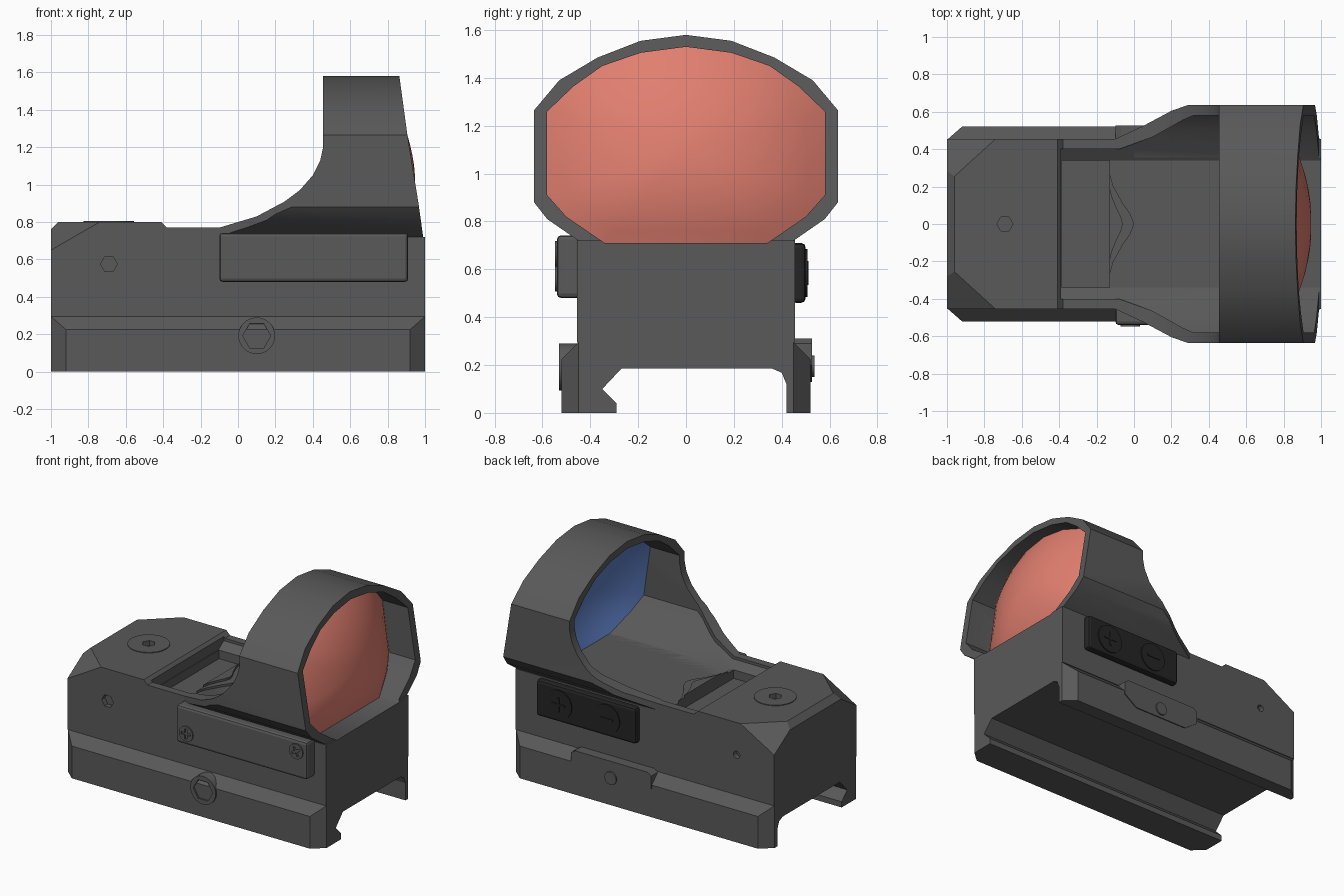
import bpy, bmesh, math
from mathutils import Vector

cube = bpy.data.objects.get("Cube")
if cube:
    bpy.data.objects.remove(cube, do_unlink=True)


def material(name, rgb):
    m = bpy.data.materials.new(name)
    m.use_nodes = True
    m.diffuse_color = (*rgb, 1)
    m.node_tree.nodes["Principled BSDF"].inputs["Base Color"].default_value = (*rgb, 1)
    return m


GREY = material("gunmetal grey", (0.1, 0.1, 0.1))
BLACK = material("rubber black", (0.018, 0.018, 0.018))
RED = material("red lens coating", (0.75, 0.21, 0.16))
BLUE = material("blue lens coating", (0.11, 0.21, 0.55))


def place(axis, u, v, w):
    """Point from the two plane coordinates and the depth along the axis."""
    return {"X": (w, u, v), "Y": (u, w, v), "Z": (u, v, w)}[axis]


def make(name, bm, mat):
    bmesh.ops.recalc_face_normals(bm, faces=bm.faces)
    mesh = bpy.data.meshes.new(name)
    bm.to_mesh(mesh)
    bm.free()
    mesh.materials.append(mat)
    ob = bpy.data.objects.new(name, mesh)
    bpy.context.collection.objects.link(ob)
    return ob


def prism(name, pts, axis, lo, hi, mat=GREY):
    bm = bmesh.new()
    face = bm.faces.new([bm.verts.new(place(axis, u, v, lo)) for u, v in pts])
    new = bmesh.ops.extrude_face_region(bm, geom=[face])["geom"]
    shift = Vector(place(axis, 0, 0, hi - lo))
    bmesh.ops.translate(bm, vec=shift, verts=[g for g in new if isinstance(g, bmesh.types.BMVert)])
    return make(name, bm, mat)


def rect(x0, x1, z0, z1):
    return [(x0, z0), (x1, z0), (x1, z1), (x0, z1)]


def ngon(u, v, r, n):
    return [(u + r * math.cos(2 * math.pi * i / n), v + r * math.sin(2 * math.pi * i / n)) for i in range(n)]


def mirrored(half):
    """Close a half outline by mirroring its first coordinate."""
    return half + [(-u, v) for u, v in reversed(half) if u > 0]


def mirrored_plan(half):
    return half + [(x, -y) for x, y in reversed(half)]


def apply_modifiers(ob):
    deps = bpy.context.evaluated_depsgraph_get()
    mesh = bpy.data.meshes.new_from_object(ob.evaluated_get(deps))
    ob.modifiers.clear()
    ob.data = mesh


def boolean(ob, cutter, op="DIFFERENCE", keep=False):
    mod = ob.modifiers.new("cut", "BOOLEAN")
    mod.operation, mod.object, mod.solver = op, cutter, "EXACT"
    bpy.context.view_layer.update()
    apply_modifiers(ob)
    if not keep:
        bpy.data.objects.remove(cutter, do_unlink=True)


def chop(ob, co, no):
    """Slice off everything beyond a plane and cap the cut."""
    bm = bmesh.new()
    bm.from_mesh(ob.data)
    geom = bm.verts[:] + bm.edges[:] + bm.faces[:]
    cut = bmesh.ops.bisect_plane(bm, geom=geom, plane_co=co, plane_no=no, clear_outer=True)["geom_cut"]
    bmesh.ops.edgeloop_fill(bm, edges=[e for e in cut if isinstance(e, bmesh.types.BMEdge)])
    bmesh.ops.recalc_face_normals(bm, faces=bm.faces)
    bm.to_mesh(ob.data)
    bm.free()


def bevel(ob, width, segments=2):
    mod = ob.modifiers.new("bevel", "BEVEL")
    mod.width, mod.segments = width, segments
    bpy.context.view_layer.update()
    apply_modifiers(ob)


def smooth(ob, degrees):
    bpy.ops.object.select_all(action="DESELECT")
    ob.select_set(True)
    bpy.context.view_layer.objects.active = ob
    bpy.ops.object.shade_smooth_by_angle(angle=math.radians(degrees))


# Rail clamp base with the dovetail slot and chamfered ends
base = prism("rail_base", [
    (-.52, 0), (-.29, 0), (-.29, .04), (-.35, .10), (-.27, .185), (.36, .185), (.40, .168), (.42, .12),
    (.42, 0), (.52, 0), (.52, .225), (.45, .295), (-.45, .295), (-.52, .225)], "X", -1, 1)
for sx in (-1, 1):
    for sy in (-1, 1):
        chop(base, (sx, sy * .45, 0), (sx * .07, sy * .08, 0))

# Main housing with its raised rear block and clipped rear corners
body = prism("housing", [
    (-1, .295), (1, .295), (1, .72), (0, .72), (0, .77), (-.38, .77), (-.41, .80), (-.96, .80), (-1, .76)],
    "Y", -.455, .455)
for s in (-1, 1):
    chop(body, (-.74, s * .455, .80), (-.03, s * .033, .052))

# Hood: outer tube trimmed by the side curve and by the plan outline
hood = prism("hood", mirrored([
    (0, 1.58), (.19, 1.555), (.37, 1.485), (.53, 1.39), (.635, 1.265), (.635, .88), (.58, .81), (.45, .72),
    (.45, .69)]), "X", -.2, 1)
boolean(hood, prism("side_trim", [
    (-.1, .6), (1, .6), (.99, .72), (.965, .9), (.905, 1.27), (.86, 1.6), (.455, 1.6), (.455, 1.2), (.44, 1.13),
    (.4, 1.05), (.33, .97), (.25, .91), (.1, .83), (-.1, .77)], "Y", -1, 1), "INTERSECT")
boolean(hood, prism("plan_trim", mirrored_plan([
    (-.2, .455), (-.1, .455), (.05, .525), (.2, .605), (.3, .64), (1.1, .64)]), "Z", .5, 2), "INTERSECT")

# Window tunnel cut through hood and housing
opening = [(0, 1.53), (.19, 1.505), (.35, 1.45), (.47, 1.365), (.58, 1.26), (.58, .91), (.5, .82), (.34, .71)]
tunnel = prism("tunnel", mirrored(opening), "X", -.39, 1.2)
boolean(tunnel, prism("tunnel_plan", mirrored_plan([
    (-.5, .40), (-.08, .40), (.1, .465), (.26, .555), (.32, .581), (1.3, .581)]), "Z", .5, 2), "INTERSECT")
boolean(hood, tunnel, keep=True)
boolean(body, tunnel)
smooth(hood, 35)

# Emitter well and its stepped, wavy ledges
boolean(body, prism("well", rect(-.385, -.13, -.34, .34), "Z", .65, .9))
for i, (reach, half) in enumerate([(.13, .27), (.07, .2)]):
    wave = [(-.13 + reach * t, half * w) for t, w in ((0, -1), (.15, -.75), (.55, -.4), (.85, -.2), (1, 0))]
    wave += [(x, -y) for x, y in reversed(wave[:-1])]
    prism(f"emitter_ledge_{i + 1}", wave, "Z", .66, .725 + .015 * i)

# Convex lens, red outside and blue inside
RINGS = 8
outline = mirrored(opening)
for name, mat, back in (("lens_front", RED, 0), ("lens_back", BLUE, .03)):
    bm = bmesh.new()

    def on_lens(y, z):
        return bm.verts.new((-.05 - back + math.sqrt(1 - y * y - (z - .97) ** 2), y, z))

    rings = [[on_lens(y * k / RINGS, 1.1 + (z - 1.1) * k / RINGS) for y, z in outline]
             for k in range(1, RINGS + 1)]
    middle = on_lens(0, 1.1)
    n = len(outline)
    for j in range(n):
        bm.faces.new((middle, rings[0][j], rings[0][(j + 1) % n]))
        for a, b in zip(rings, rings[1:]):
            bm.faces.new((a[j], b[j], b[(j + 1) % n], a[(j + 1) % n]))
    lens = make(name, bm, mat)
    facing = sum(p.normal.x * p.area for p in lens.data.polygons)
    if (facing > 0) != (mat is RED):
        lens.data.flip_normals()
    smooth(lens, 40)

# Battery cover on the front side with two cross-head screws
cover = prism("battery_cover", rect(-.1, .91, .48, .742), "Y", -.54, -.44)
bevel(cover, .018)
for i, (x, z, turn) in enumerate([(-.02, .56, 0), (.83, .665, .5)]):
    screw = prism(f"cover_screw_{i + 1}", ngon(x, z, .053, 24), "Y", -.548, -.5)
    for k in range(2):
        a = turn + k * math.pi / 2
        c, s = math.cos(a), math.sin(a)
        bar = [(x + u * c - v * s, z + u * s + v * c) for u, v in rect(-.035, .035, -.008, .008)]
        boolean(screw, prism("slot", bar, "Y", -.6, -.53))
    smooth(screw, 30)

# Clamp bolt with hex socket
bolt = prism("clamp_bolt", ngon(.1, .192, .098, 32), "Y", -.53, -.44)
boolean(bolt, prism("socket", ngon(.1, .192, .075, 6), "Y", -.6, -.49))
smooth(bolt, 30)

# Adjustment screw on top, adjuster socket on the front and set-screw hole behind
dial = prism("elevation_dial", ngon(-.69, 0, .135, 32), "Z", .78, .805)
for ob in (dial, body):
    boolean(ob, prism("socket", ngon(-.69, 0, .043, 6), "Z", .77, .9))
boolean(body, prism("socket", ngon(-.69, .575, .045, 6), "Y", -.6, -.42))
boolean(body, prism("hole", ngon(-.71, .575, .025, 12), "Y", .42, .6))

# Rubber keypad with two round buttons and raised bars
pad = prism("keypad", rect(.04, .81, .46, .71), "Y", .44, .5, BLACK)
bevel(pad, .018)
for name, x, bars in (("upper", .63, 2), ("lower", .26, 1)):
    button = prism(f"{name}_button", ngon(x, .585, .1, 28), "Y", .48, .507, BLACK)
    smooth(button, 30)
    prism(f"{name}_button_bar", rect(x - .05, x + .05, .578, .592), "Y", .505, .512, BLACK)
    if bars == 2:
        prism("upper_button_upright", rect(x - .007, x + .007, .535, .635), "Y", .505, .512, BLACK)

# Lock tab and pin on the rear clamp
prism("lock_tab", [
    (-.1, .2), (-.1, .29), (-.07, .31), (.49, .31), (.52, .29), (.52, .2), (.42, .13), (0, .13)], "Y", .44, .527)
pin = prism("lock_pin", ngon(.21, .195, .045, 20), "Y", .5, .537)
smooth(pin, 30)
